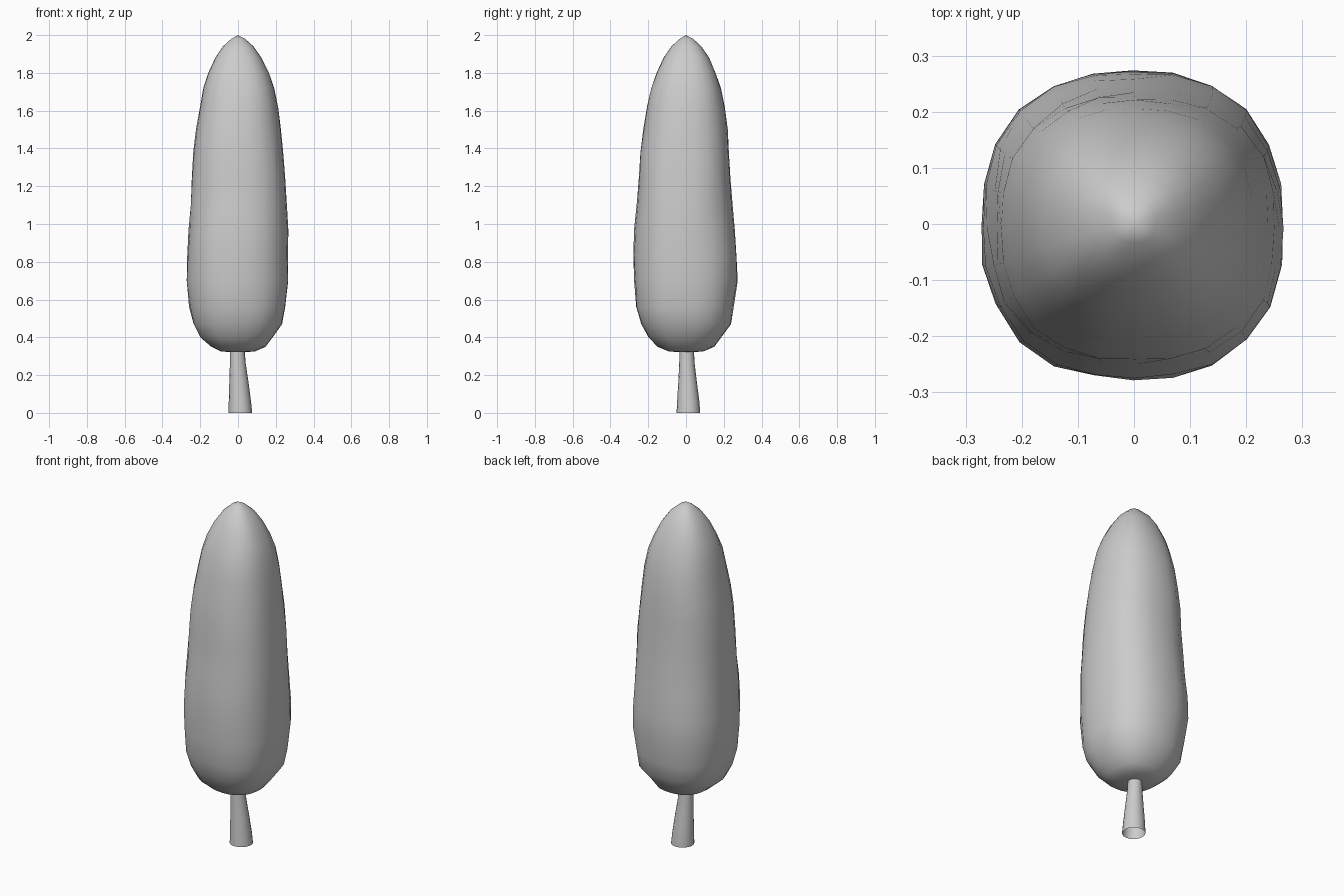
import bpy, bmesh, math, random

random.seed(4)


def loft(name, rings, sides, power=2.0, tips=(None, None), bump=0.0):
    """Skin through rings (z, x_min, x_max, y_min, y_max); tips are optional poles."""
    bm = bmesh.new()
    loops = []
    for z, x0, x1, y0, y1 in rings:
        loop = []
        for i in range(sides):
            a = 2 * math.pi * i / sides
            c, s = math.cos(a), math.sin(a)
            k = (abs(c) ** power + abs(s) ** power) ** (-1 / power)
            k *= 1 + random.uniform(-bump, bump)
            loop.append(bm.verts.new(((x0 + x1) / 2 + (x1 - x0) / 2 * k * c,
                                      (y0 + y1) / 2 + (y1 - y0) / 2 * k * s, z)))
        loops.append(loop)
    for lo, hi in zip(loops, loops[1:]):
        for i in range(sides):
            j = (i + 1) % sides
            bm.faces.new((lo[i], lo[j], hi[j], hi[i]))
    for tip, loop in zip(tips, (loops[0], loops[-1])):
        if tip:
            pole = bm.verts.new(tip)
            for i in range(sides):
                bm.faces.new((loop[i], loop[(i + 1) % sides], pole))
    bmesh.ops.recalc_face_normals(bm, faces=bm.faces)
    for f in bm.faces:
        f.smooth = True
    me = bpy.data.meshes.new(name)
    bm.to_mesh(me)
    bm.free()
    ob = bpy.data.objects.new(name, me)
    bpy.context.collection.objects.link(ob)
    return ob


# Tall rounded crown, slightly squarish in section and a little uneven
crown = [
    (0.325, -0.09, 0.09, -0.09, 0.09),
    (0.35, -0.14, 0.145, -0.15, 0.15),
    (0.40, -0.20, 0.185, -0.20, 0.185),
    (0.47, -0.235, 0.235, -0.237, 0.237),
    (0.56, -0.258, 0.252, -0.265, 0.25),
    (0.70, -0.273, 0.267, -0.272, 0.272),
    (0.83, -0.268, 0.265, -0.276, 0.268),
    (0.97, -0.26, 0.264, -0.273, 0.257),
    (1.10, -0.252, 0.259, -0.26, 0.245),
    (1.24, -0.245, 0.252, -0.25, 0.234),
    (1.38, -0.236, 0.24, -0.242, 0.228),
    (1.50, -0.222, 0.226, -0.227, 0.22),
    (1.62, -0.20, 0.211, -0.207, 0.205),
    (1.72, -0.183, 0.192, -0.185, 0.184),
    (1.80, -0.157, 0.165, -0.157, 0.157),
    (1.88, -0.12, 0.124, -0.118, 0.122),
    (1.94, -0.08, 0.083, -0.077, 0.082),
    (1.98, -0.036, 0.038, -0.034, 0.038),
]
loft("crown", crown, 24, 2.45, ((0, 0, 0.32), (0, 0, 2.0)), 0.01)

# Short leaning trunk, flared and open at the base
trunk = [
    (0.0, -0.05, 0.075, -0.05, 0.075),
    (0.06, -0.049, 0.069, -0.047, 0.071),
    (0.16, -0.046, 0.056, -0.041, 0.058),
    (0.26, -0.043, 0.041, -0.036, 0.046),
    (0.36, -0.041, 0.033, -0.033, 0.04),
]
loft("trunk", trunk, 16)
